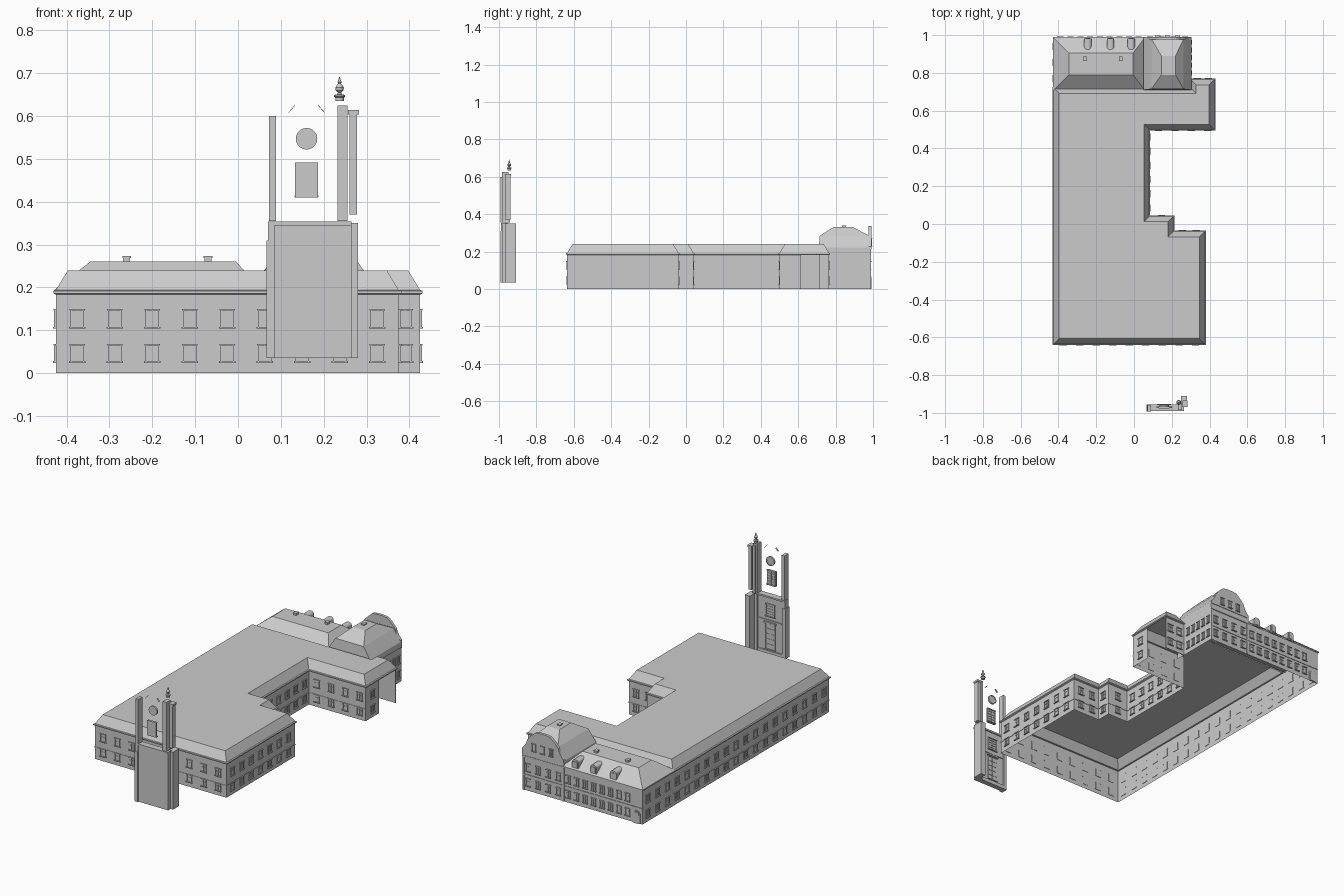
import bpy, bmesh, math
from mathutils import Vector

if "Cube" in bpy.data.objects:
    bpy.data.objects.remove(bpy.data.objects["Cube"])


def finish(bm, name, fix=True):
    if fix:
        bmesh.ops.recalc_face_normals(bm, faces=bm.faces[:])
    me = bpy.data.meshes.new(name)
    bm.to_mesh(me)
    bm.free()
    ob = bpy.data.objects.new(name, me)
    bpy.context.collection.objects.link(ob)
    return ob


def box(bm, a, b):
    m = bmesh.ops.create_cube(bm, size=1)["verts"]
    for v in m:
        v.co = Vector([a[i] + (b[i] - a[i]) * (v.co[i] + 0.5) for i in range(3)])


def loft(bm, loops, cap_top=True, skip=()):
    rings = [[bm.verts.new(p) for p in lp] for lp in loops]
    n = len(rings[0])
    for r, s in zip(rings, rings[1:]):
        for i in range(n):
            if i not in skip:
                bm.faces.new((r[i], r[(i + 1) % n], s[(i + 1) % n], s[i]))
    if cap_top:
        bm.faces.new(rings[-1])
    return rings


def inset(poly, d, z):
    # offset of a right-angled counter-clockwise outline
    out = []
    for i, p in enumerate(poly):
        p = Vector(p)
        e1 = (p - Vector(poly[i - 1])).normalized()
        e2 = (Vector(poly[(i + 1) % len(poly)]) - p).normalized()
        n = Vector((-e1.y - e2.y, e1.x + e2.x))
        out.append((p.x + d * n.x, p.y + d * n.y, z))
    return out


def rect(x0, x1, y0, y1, z):
    return [(x0, y0, z), (x1, y0, z), (x1, y1, z), (x0, y1, z)]


def lbox(bm, p, n, u0, u1, d0, d1, z0, z1):
    # box in wall coordinates: u along the wall, d outwards
    t = (-n[1], n[0])
    c = [(p[0] + t[0] * u + n[0] * d, p[1] + t[1] * u + n[1] * d, z)
         for u, d, z in ((u0, d0, z0), (u1, d1, z1))]
    box(bm, *c)


def window(bm, p, n, z0, z1, w=0.032):
    h, f = w / 2, 0.003
    lbox(bm, p, n, -h, h, -0.002, 0.001, z0, z1)
    for s in (-h, h - f):
        lbox(bm, p, n, s, s + f, -0.002, 0.004, z0, z1)
    lbox(bm, p, n, -h - 0.002, h + 0.002, -0.002, 0.006, z1 - f, z1 + 0.001)
    lbox(bm, p, n, -h - 0.003, h + 0.003, -0.002, 0.007, z0 - 0.001, z0 + f)
    lbox(bm, p, n, -0.001, 0.001, 0, 0.003, z0, z1)
    zm = z0 + (z1 - z0) * 0.6
    lbox(bm, p, n, -h, h, 0, 0.003, zm, zm + 0.002)


def rows(bm, a, b, n, count, w=0.032, levels=((0.025, 0.067), (0.105, 0.149))):
    for i in range(count):
        k = i / max(1, count - 1)
        p = (a[0] + (b[0] - a[0]) * k, a[1] + (b[1] - a[1]) * k)
        for z0, z1 in levels:
            window(bm, p, n, z0, z1, w)


# main block: open-bottomed walls with a passage in the wing's end
plan = [(-.425, -.635), (.375, -.635), (.375, -.04), (.208, -.04), (.208, .04), (.08, .04),
        (.08, .50), (.425, .50), (.425, .615), (.425, .765), (.30, .765), (.30, .72), (-.425, .72)]
walls = bmesh.new()
loft(walls, [[(x, y, z) for x, y in plan] for z in (0, 0.187)], False, skip=(8, 10, 11))
finish(walls, "main_walls", False)

corners = [p for p in plan if p != (.425, .615)]
bm = bmesh.new()
loft(bm, [inset(corners, d, z) for d, z in
          ((0, .183), (-.006, .186), (-.006, .192), (0, .194), (.028, .24))])
finish(bm, "main_roof", False)

bm = bmesh.new()
loft(bm, [inset(corners, d, z) for d, z in ((0, .064), (-.002, .064), (-.002, .068), (0, .068))],
     False, skip=(7, 9, 10))
finish(bm, "string_course", False)

# north block walls
bm = bmesh.new()
loft(bm, [rect(-.425, .06, .71, .985, z) for z in (0, .187)], False, skip=(0, 1))
loft(bm, [rect(.05, .30, .71, .985, z) for z in (0, .22)], False, skip=(0, 3))
finish(bm, "north_walls", False)

# north hipped roof
bm = bmesh.new()
loft(bm, [rect(-.43, .06, .705, .99, .186), rect(-.43, .06, .705, .99, .193),
          rect(-.345, -.005, .79, .905, .26)])
finish(bm, "north_hip_roof", False)

# pavilion mansard roof
bm = bmesh.new()
loft(bm, [rect(.05, .305, .71, .988, .19), rect(.05, .305, .71, .988, .222),
          rect(.092, .263, .715, .98, .285), rect(.145, .22, .79, .89, .333)])
finish(bm, "pavilion_roof", False)

# shaped gable at the north end of the pavilion
half = [(.127, .215), (.127, .228), (.112, .245), (.10, .265), (.094, .284), (.08, .30),
        (.062, .318), (.045, .332), (.02, .336)]
prof = [(.177 + x, z) for x, z in half] + [(.177 - x, z) for x, z in reversed(half)]
bm = bmesh.new()
r = loft(bm, [[(x, y, z) for x, z in prof] for y in (.976, .991)])
bm.faces.new(r[0])
finish(bm, "pavilion_gable")

# dormers with arched roofs on the north slope
bm = bmesh.new()
for x in (-.245, -.125, -.015):
    arc = [(x + .019 * math.cos(a), .232 + .014 * math.sin(a))
           for a in [math.pi * i / 8 for i in range(9)]]
    pr = [(x + .019, .195)] + arc + [(x - .019, .195)]
    r = loft(bm, [[(px, y, pz) for px, pz in pr] for y in (.915, .982)])
    bm.faces.new(r[0])
    box(bm, (x - .012, .98, .203), (x + .012, .985, .234))
finish(bm, "dormers")

# chimneys
bm = bmesh.new()
for x, y, z in ((-.26, .875, .273), (-.07, .875, .273), (.175, .845, .34)):
    box(bm, (x - .008, y - .01, z - .04), (x + .008, y + .01, z - .004))
    box(bm, (x - .01, y - .012, z - .004), (x + .01, y + .012, z))
finish(bm, "chimneys")

# windows on every side
S, E, N, W = (0, -1), (1, 0), (0, 1), (-1, 0)
bm = bmesh.new()
rows(bm, (-.375, -.635), (.325, -.635), S, 9)
rows(bm, (.375, -.585), (.375, -.10), E, 7)
rows(bm, (.33, -.04), (.255, -.04), N, 2)
rows(bm, (.208, 0), (.208, 0), E, 1)
rows(bm, (.145, .04), (.145, .04), N, 1)
rows(bm, (.08, .085), (.08, .46), E, 6)
rows(bm, (.13, .50), (.39, .50), S, 4)
rows(bm, (.425, .56), (.425, .56), E, 1)
rows(bm, (-.425, -.59), (-.425, .94), W, 19)
rows(bm, (.30, .80), (.30, .962), E, 5, .02)
rows(bm, (-.335, .985), (.025, .985), N, 8, .026)
rows(bm, (.085, .985), (.27, .985), N, 4, .026)
rows(bm, (.125, .991), (.23, .991), N, 3, .022, ((.228, .27),))
finish(bm, "windows")

# wing rear wall with windows
bm = bmesh.new()
box(bm, (.30, .762, 0), (.425, .765, .187))
rows(bm, (.335, .765), (.395, .765), N, 2)
finish(bm, "wing_rear_wall")

# floor bands on the north front and arched door
bm = bmesh.new()
box(bm, (-.425, .983, .083), (.30, .988, .088))
box(bm, (.05, .983, .183), (.303, .99, .19))
for x in (.05, .292):
    box(bm, (x, .983, 0), (x + .008, .989, .22))
finish(bm, "north_bands")
bm = bmesh.new()
for w, z, y in ((.024, .045, .989), (.018, .045, .992)):
    pr = [(-.39 + w, 0)] + [(-.39 + w * math.cos(math.pi * i / 10), z + w * math.sin(math.pi * i / 10))
                            for i in range(11)] + [(-.39 - w, 0)]
    r = loft(bm, [[(px, yy, pz) for px, pz in pr] for yy in (.983, y)])
    bm.faces.new(r[0])
finish(bm, "arched_door")

# free-standing tower front: lower stage
bm = bmesh.new()
box(bm, (.07, -.985, .035), (.265, -.962, .35))
box(bm, (.066, -.992, .035), (.085, -.956, .31))
box(bm, (.07, -.99, .31), (.085, -.958, .35))
box(bm, (.235, -.985, .035), (.265, -.95, .35))
box(bm, (.25, -.965, .035), (.28, -.91, .35))
box(bm, (.07, -.99, .345), (.265, -.955, .354))
box(bm, (.085, -.97, .035), (.24, -.956, .055))
box(bm, (.09, -.97, .215), (.235, -.957, .222))
finish(bm, "tower_lower_stage")

# tower door and windows, facing the building
bm = bmesh.new()
for z0, z1, w in ((.06, .20, .06), (.24, .31, .056)):
    window(bm, (.16, -.962), N, z0, z1, w)
    for k in (.2, .4, .8):
        z = z0 + (z1 - z0) * k
        lbox(bm, (.16, -.962), N, -w / 2, w / 2, 0, .003, z, z + .002)
lbox(bm, (.16, -.962), N, -.037, .037, 0, .009, .203, .211)
finish(bm, "tower_door")
bm = bmesh.new()
box(bm, (.133, -.978, .41), (.187, -.97, .492))
window(bm, (.16, -.97), N, .412, .49, .05)
for z in (.43, .445, .475):
    lbox(bm, (.16, -.97), N, -.025, .025, 0, .003, z, z + .002)
finish(bm, "tower_upper_window")

# upper stage pillars
bm = bmesh.new()
box(bm, (.072, -.993, .355), (.089, -.957, .60))
box(bm, (.232, -.985, .355), (.255, -.95, .625))
box(bm, (.24, -.985, .355), (.255, -.94, .615))
box(bm, (.26, -.965, .37), (.278, -.938, .605))
box(bm, (.257, -.968, .603), (.282, -.935, .614))
# small slanted gable trims
for s in (-1, 1):
    r = [[(.16 + s * x, y, z) for x, z in ((.042, .609), (.041, .608), (.027, .624), (.028, .625))]
         for y in (-.975, -.965)]
    q = loft(bm, r)
    bm.faces.new(q[0])
finish(bm, "tower_upper_pillars")


def lathe(name, prof, loc, seg=16, rx=0):
    bm = bmesh.new()
    rings = [[(max(r, .0003) * math.cos(2 * math.pi * i / seg),
               max(r, .0003) * math.sin(2 * math.pi * i / seg), z) for i in range(seg)] for r, z in prof]
    q = loft(bm, rings)
    bm.faces.new(q[0])
    ob = finish(bm, name)
    ob.location, ob.rotation_euler = loc, (rx, 0, 0)
    bpy.context.view_layer.objects.active = ob
    bpy.ops.object.select_all(action='DESELECT')
    ob.select_set(True)
    bpy.ops.object.shade_smooth_by_angle(angle=math.radians(35))


# clock disc with raised rim, and the urn finial
lathe("clock_face", [(.025, 0), (.025, .010), (.021, .010), (.021, .007)], (.16, -.968, .547), 32, -math.pi / 2)
lathe("urn_finial", [(.010, .635), (.010, .643), (.013, .645), (.013, .649), (.005, .651), (.004, .655),
                     (.009, .66), (.010, .666), (.007, .672), (.003, .676), (.005, .679), (.003, .684),
                     (0, .692)], (.237, -.945, 0))
